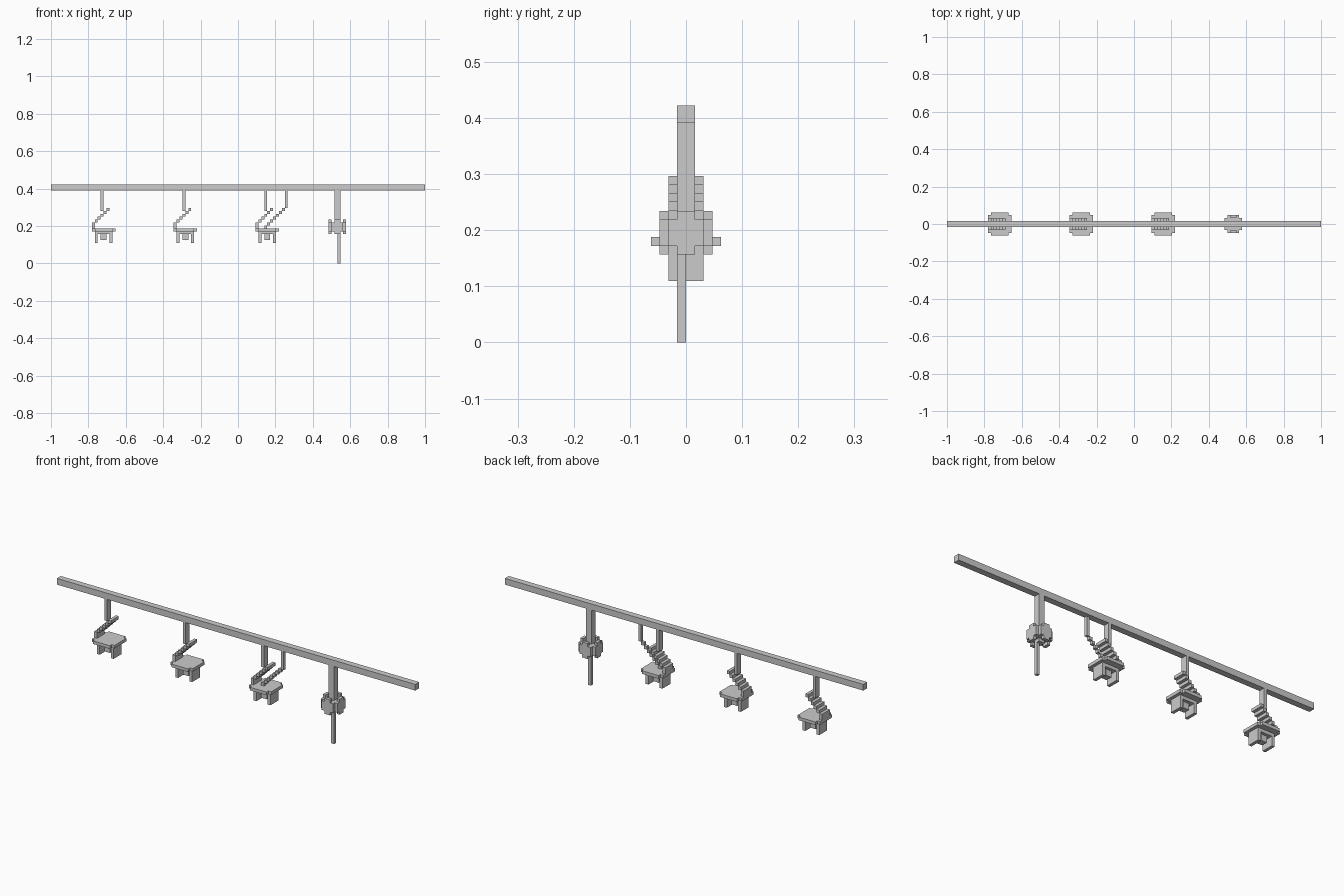
import bpy, bmesh

if "Cube" in bpy.data.objects:
    bpy.data.objects.remove(bpy.data.objects["Cube"])

V = 1 / 64  # block size


def blocks(name, boxes):
    """One object made of boxes (x0, x1, y0, y1, z0, z1) in block units."""
    bm = bmesh.new()
    for x0, x1, y0, y1, z0, z1 in boxes:
        vs = bmesh.ops.create_cube(bm, size=1)["verts"]
        for v in vs:
            v.co.x = (x1 if v.co.x > 0 else x0) * V
            v.co.y = (y1 if v.co.y > 0 else y0) * V
            v.co.z = (z1 if v.co.z > 0 else z0) * V
    finish(name, bm)


def extrude_profile(name, points, axis, depth):
    """Closed profile in the plane across axis, pulled along it."""
    bm = bmesh.new()
    a, b = depth

    def place(p, d):
        co = list(p)
        co.insert(axis, d)
        return [c * V for c in co]

    face = bm.faces.new([bm.verts.new(place(p, a)) for p in points])
    ext = bmesh.ops.extrude_face_region(bm, geom=[face])["geom"]
    for e in ext:
        if isinstance(e, bmesh.types.BMVert):
            e.co[axis] = b * V
    bmesh.ops.recalc_face_normals(bm, faces=bm.faces)
    finish(name, bm)


def finish(name, bm):
    mesh = bpy.data.meshes.new(name)
    bm.to_mesh(mesh)
    bm.free()
    bpy.context.collection.objects.link(bpy.data.objects.new(name, mesh))


def notched(u0, u1, v0, v1):
    """Rectangle with one block cut from each corner."""
    return [(u0 + 1, v0), (u1 - 1, v0), (u1 - 1, v0 + 1), (u1, v0 + 1),
            (u1, v1 - 1), (u1 - 1, v1 - 1), (u1 - 1, v1), (u0 + 1, v1),
            (u0 + 1, v1 - 1), (u0, v1 - 1), (u0, v0 + 1), (u0 + 1, v0 + 1)]


# Overhead rail
blocks("rail", [(-64, 64, -1, 1, 25, 27)])

# Three hanging carriers
for i, x in enumerate((-50, -22, 6), 1):
    blocks(f"carrier_hanger_{i}", [(x + 3, x + 4, -1, 1, 18, 25)])
    steps = [(x + k, x + k + 1, -2, 2, 13 + k, 14 + k) for k in range(1, 6)]
    blocks(f"carrier_slanted_arm_{i}", [(x, x + 1, -2, 2, 12, 14)] + steps)
    extrude_profile(f"carrier_plate_{i}", notched(x, x + 8, -4, 4), 2, (11, 12))
    blocks(f"carrier_legs_{i}", [(x + a, x + a + 1, -2, 2, 7, 11) for a in (1, 6)])
    blocks(f"carrier_base_{i}", [(x + 2, x + 6, -2, 2, 10, 11),
                                 (x + 3, x + 5, -1, 1, 8, 10)])

# Extra rod and slanted link on the third carrier
blocks("link_rod", [(16, 17, -1, 0, 19, 25)])
blocks("slanted_link", [(9 + k, 10 + k, -1, 0, 12 + k, 13 + k) for k in range(7)])

# End hub with four round flanges, hanger and pull rod
blocks("hub_hanger", [(33, 35, -1, 1, 10, 25)])
blocks("hub_core", [(32, 36, -2, 2, 11, 14)])
for n, d in (("left", (31, 32)), ("right", (36, 37))):
    extrude_profile(f"hub_flange_{n}", notched(-2, 2, 10, 15), 0, d)
for n, d in (("front", (-3, -2)), ("back", (2, 3))):
    extrude_profile(f"hub_flange_{n}", notched(32, 36, 10, 15), 1, d)
blocks("pull_rod", [(34, 35, -1, 0, 0, 10)])
